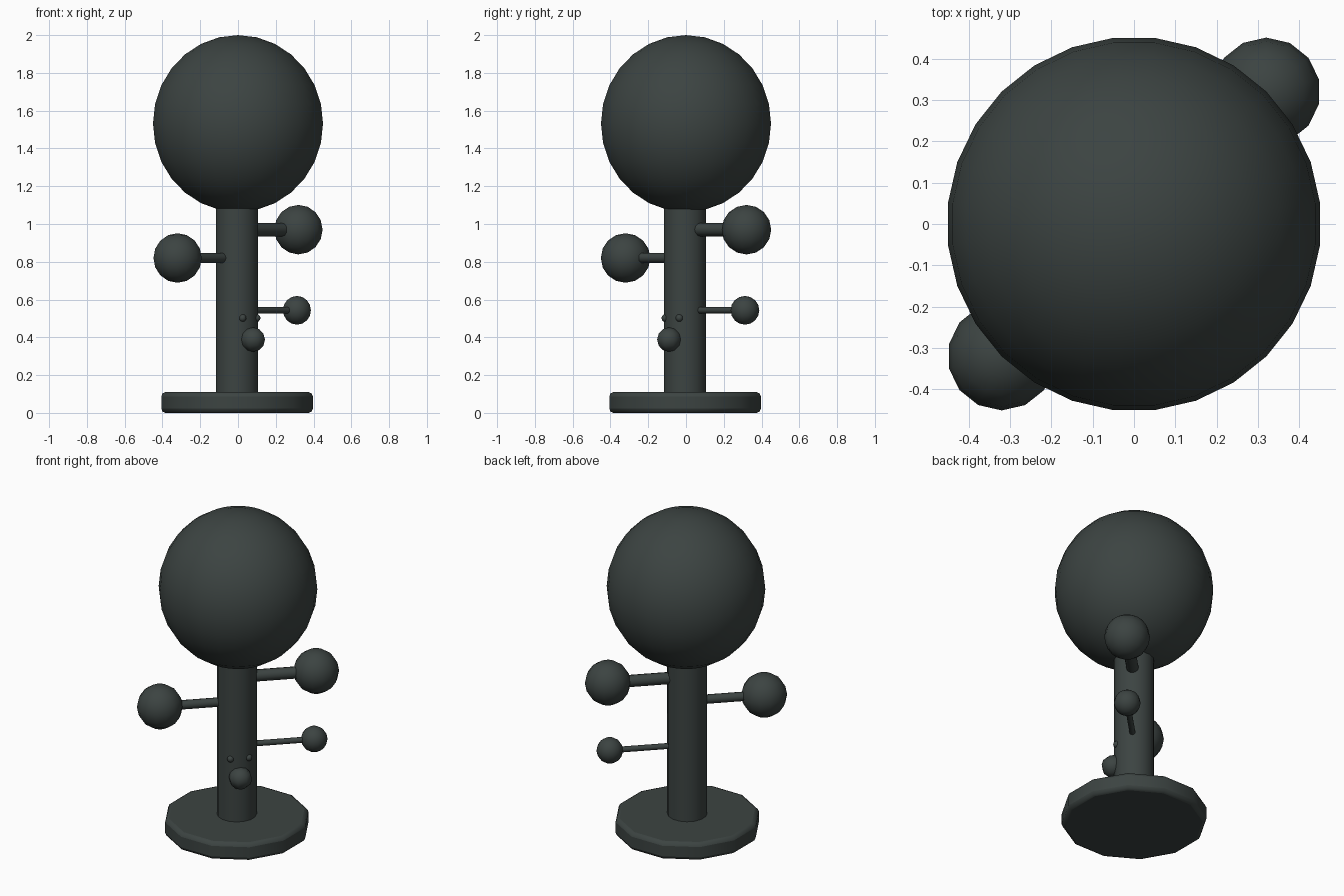
import bpy
import math
from mathutils import Vector

cube = bpy.data.objects.get("Cube")
if cube:
    bpy.data.objects.remove(cube, do_unlink=True)

COLOUR = (0.045, 0.057, 0.054, 1)
mat = bpy.data.materials.new("dark slate green")
mat.use_nodes = True
mat.diffuse_color = COLOUR
shader = mat.node_tree.nodes["Principled BSDF"]
shader.inputs["Base Color"].default_value = COLOUR
shader.inputs["Roughness"].default_value = 0.8


def finish(name, angle=40):
    obj = bpy.context.object
    obj.name = name
    obj.data.materials.append(mat)
    bpy.ops.object.shade_smooth_by_angle(angle=math.radians(angle))
    return obj


def ball(name, centre, radius, segments=14, rings=8, stretch=1.0, turn=0.0):
    bpy.ops.mesh.primitive_uv_sphere_add(segments=segments, ring_count=rings, radius=radius,
                                         location=centre, rotation=(0, 0, turn))
    bpy.context.object.scale.z = stretch
    return finish(name, 80)


def rod(name, start, end, radius, sides=12, turn=0.0):
    start, end = Vector(start), Vector(end)
    axis = end - start
    rotation = axis.to_track_quat("Z", "Y").to_euler() if axis.xy.length else (0, 0, turn)
    bpy.ops.mesh.primitive_cylinder_add(vertices=sides, radius=radius, depth=axis.length,
                                        location=(start + end) / 2, rotation=rotation)
    return finish(name)


# Base disc with softened rims
base = rod("base", (-0.005, -0.005, 0), (-0.005, -0.005, 0.11), 0.415, 12, math.radians(15))
bevel = base.modifiers.new("rim", "BEVEL")
bevel.width = 0.022
bevel.segments = 2
bevel.limit_method = "ANGLE"
bevel.angle_limit = math.radians(40)

# Trunk and crown
rod("trunk", (-0.005, -0.005, 0.09), (-0.005, -0.005, 1.15), 0.114, 16, math.radians(11.25))
ball("crown", (0, 0, 1.532), 0.453, 28, 14, 0.468 / 0.453, math.pi / 28)

# Side branches, each a rod with a ball of leaves on its end
branches = [
    ("upper_left", 0.32, 0.97, 0.131, 0.035),
    ("right", -0.32, 0.82, 0.131, 0.027),
    ("lower_left", 0.312, 0.543, 0.076, 0.017),
]
for name, offset, height, size, thickness in branches:
    tip = (offset, offset, height)
    rod(name + "_branch", (0, 0, height), tip, thickness)
    ball(name + "_leaves", tip, size)

# Face on the trunk
ball("nose", (0.08, -0.09, 0.388), 0.068, 8, 6, 0.95, math.radians(22.5))
ball("right_eye", (0.025, -0.11, 0.502), 0.02, 10, 6)
ball("left_eye", (0.1, -0.035, 0.502), 0.02, 10, 6)
